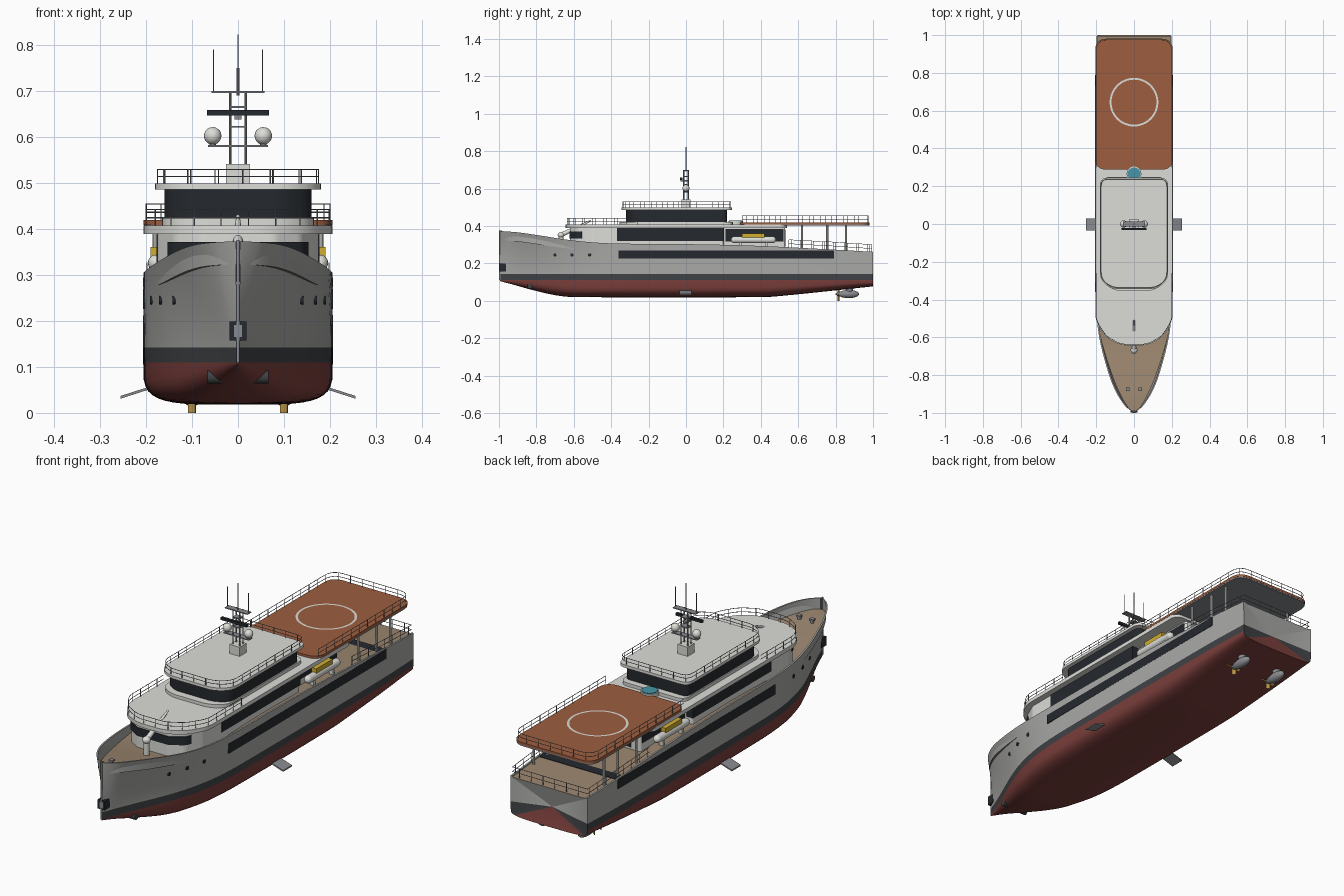
import bpy, bmesh, math
from mathutils import Vector, Matrix

if "Cube" in bpy.data.objects:
    bpy.data.objects.remove(bpy.data.objects["Cube"])

COL = dict(hull=(.40, .40, .39), white=(.72, .72, .69), dark=(.018, .022, .027), red=(.20, .05, .045),
           orange=(.34, .11, .05), tan=(.33, .24, .16), steel=(.25, .26, .28), gold=(.5, .3, .06),
           yellow=(.65, .42, .03), blue=(.06, .3, .4), charcoal=(.05, .055, .06))
MAT = {}
for k, c in COL.items():
    MAT[k] = bpy.data.materials.new(k)
    MAT[k].diffuse_color = (*c, 1)

def obj(name, bm, *mats):
    bmesh.ops.recalc_face_normals(bm, faces=bm.faces[:])
    me = bpy.data.meshes.new(name)
    bm.to_mesh(me)
    bm.free()
    for m in mats:
        me.materials.append(MAT[m])
    me.shade_smooth()
    me.set_sharp_from_angle(angle=math.radians(32))
    o = bpy.data.objects.new(name, me)
    bpy.context.collection.objects.link(o)
    return o

def box(bm, x0, x1, y0, y1, z0, z1):
    m = Matrix.Translation(((x0 + x1) / 2, (y0 + y1) / 2, (z0 + z1) / 2)) @ Matrix.Diagonal((x1 - x0, y1 - y0, z1 - z0, 1))
    bmesh.ops.create_cube(bm, size=1, matrix=m)

def tube(bm, a, b, r, n=6, r2=None):
    a, b = Vector(a), Vector(b)
    d = b - a
    m = Matrix.Translation((a + b) / 2) @ d.to_track_quat('Z', 'Y').to_matrix().to_4x4()
    bmesh.ops.create_cone(bm, cap_ends=True, segments=n, radius1=r, radius2=r if r2 is None else r2, depth=d.length, matrix=m)

def ball(bm, c, s, n=20):
    bmesh.ops.create_uvsphere(bm, u_segments=n, v_segments=n // 2, radius=1,
                              matrix=Matrix.Translation(c) @ Matrix.Diagonal((*s, 1)))

def make(name, mat, fn, *args):
    bm = bmesh.new()
    fn(bm, *args)
    return obj(name, bm, mat)

def rounded(pts, r, closed=True):
    pts, out = [Vector(p) for p in pts], []
    for i, p in enumerate(pts):
        if not closed and i in (0, len(pts) - 1):
            out.append(p)
            continue
        e = [q - p for q in (pts[i - 1], pts[(i + 1) % len(pts)])]
        a, b = [p + v.normalized() * min(r, v.length * .48) for v in e]
        out += [a * (1 - t) ** 2 + p * 2 * t * (1 - t) + b * t * t for t in (j / 6 for j in range(7))]
    return out

def mirrored(half):
    return half + [(-p[0], *p[1:]) for p in reversed(half)]

def prism(name, half, r, z0, z1, mat):
    bm = bmesh.new()
    f = bm.faces.new([bm.verts.new((p.x, p.y, z0)) for p in rounded(mirrored(half), r)])
    g = bmesh.ops.extrude_face_region(bm, geom=[f])['geom']
    bmesh.ops.translate(bm, vec=(0, 0, z1 - z0), verts=[v for v in g if isinstance(v, bmesh.types.BMVert)])
    return obj(name, bm, mat)

def railing(name, pts, h, closed=False, gap=.06):
    bm = bmesh.new()
    path = pts + pts[:1] if closed else pts
    left = 0
    for a, b in zip(path, path[1:]):
        L = (b - a).length
        if L < 1e-6:
            continue
        for k in (.5, 1):
            up = Vector((0, 0, h * k))
            tube(bm, a + up, b + up, .0014, 5)
        while left <= L:
            p = a.lerp(b, left / L)
            tube(bm, p, p + Vector((0, 0, h)), .0014, 5)
            left += gap
        left -= L
    return obj(name, bm, 'steel')

def spline(keys, y):
    # Catmull-Rom through (y, value) keys
    i = max(j for j in range(len(keys) - 1) if keys[j][0] <= y or j == 0)
    (y0, a), (y1, b) = keys[i], keys[i + 1]
    def slope(j):
        p, q = keys[max(j - 1, 0)], keys[min(j + 1, len(keys) - 1)]
        return (q[1] - p[1]) / (q[0] - p[0])
    h = y1 - y0
    t = min(1, max(0, (y - y0) / h))
    return ((2*t**3 - 3*t*t + 1) * a + (t**3 - 2*t*t + t) * h * slope(i) + (3*t*t - 2*t**3) * b + (t**3 - t*t) * h * slope(i + 1))

# Hull lines: keel, sheer, deck half-breadth, waterline half-breadth, bulwark depth
B = -.995
KEEL = [(B, .105), (-.93, .088), (-.83, .06), (-.7, .03), (-.6, .02), (.42, .02), (.55, .03), (.7, .045), (1, .077)]
SHEER = [(B, .373), (-.9, .366), (-.8, .352), (-.6, .322), (-.4, .307), (0, .303), (.4, .293), (1, .262)]
DECK = [(B, .006), (-.97, .042), (-.9, .09), (-.8, .132), (-.6, .184), (-.4, .203), (0, .205), (.75, .205), (1, .197)]
WATER = [(B, .002), (-.9, .038), (-.8, .082), (-.7, .125), (-.6, .16), (-.45, .192), (-.25, .204), (.75, .204), (1, .196)]
DEPTH = [(B, .05), (-.6, .045), (-.3, .015), (.3, .008), (1, .005)]
WL = .11

def hull_x(y, z):
    w, d, s = spline(WATER, y), spline(DECK, y), spline(SHEER, y)
    return w + (d - w) * max(0, (z - WL) / (s - WL)) ** 1.8

bm, deck = bmesh.new(), bmesh.new()
rings, drings = [], []
ys = [B + .025 * i for i in range(26)] + [-.345 + .05 * i for i in range(26)] + [.95, 1]
for y in ys:
    k, s, w = spline(KEEL, y), spline(SHEER, y), spline(WATER, y)
    n = 2 + 2.2 * min(1, max(0, (y + 1) / .5))
    P = []
    for j in range(11):
        a = math.pi / 2 * j / 10
        P.append((w * max(0, math.sin(a)) ** (2 / n), WL - (WL - k) * max(0, math.cos(a)) ** (2 / n)))
    P += [(hull_x(y, z), z) for z in [.1425] + [.1425 + (s - .1425) * t / 8 for t in range(1, 9)]]
    xi, zd = max(0, P[-1][0] - .008), s - spline(DEPTH, y)
    P += [(xi, s), (xi, zd)]
    rings.append([bm.verts.new((-x, y, z)) for x, z in reversed(P[1:])] + [bm.verts.new((x, y, z)) for x, z in P])
    drings.append([deck.verts.new((x, y, zd)) for x in (-xi, 0, xi)])
for R, M in ((rings, bm), (drings, deck)):
    for r, q in zip(R, R[1:]):
        for i in range(len(r) - 1):
            M.faces.new((r[i], r[i + 1], q[i + 1], q[i]))
# Transom: slightly dished fan
hub = bm.verts.new((0, .975, .16))
ring = rings[-1]
for i in range(len(ring)):
    bm.faces.new((ring[i], ring[(i + 1) % len(ring)], hub))
for f in bm.faces:
    z = f.calc_center_median().z
    f.material_index = 0 if z < WL else 1 if z < .1425 else 2
bmesh.ops.remove_doubles(bm, verts=bm.verts[:], dist=1e-5)
obj('hull', bm, 'red', 'charcoal', 'hull')
bmesh.ops.remove_doubles(deck, verts=deck.verts[:], dist=1e-5)
obj('deck', deck, 'tan')

# Hull windows, portholes, thruster openings, stabiliser fins
make('hull_window_strip', 'dark', box, -.2065, .2065, -.36, .79, .226, .27)
ports, thr, fins = bmesh.new(), bmesh.new(), bmesh.new()
for s in (-1, 1):
    for y in (-.7, -.61, -.515):
        x = hull_x(y, .245)
        tube(ports, (s * (x - .012), y, .245), (s * (x + .003), y, .245), .009, 16)
    tube(thr, (s * .03, -.835, .078), (s * .066, -.835, .078), .014, 16)
    c = [(s * x, y, z + t) for x, z in ((.18, .058), (.255, .034)) for y in (-.035, .03) for t in (-.003, .003)]
    bmesh.ops.convex_hull(fins, input=[fins.verts.new(p) for p in c])
obj('portholes', ports, 'dark')
obj('bow_thrusters', thr, 'charcoal')
obj('stabiliser_fins', fins, 'steel')

# Anchor pocket and bow fittings
make('anchor_pocket', 'dark', box, -.018, .018, -.999, -.962, .157, .199)
make('anchor', 'steel', box, -.009, .009, -1, -.97, .165, .191)
make('stem_bar', 'steel', box, -.003, .003, -.999, -.985, .11, .376)
bm = bmesh.new()
for s in (-.033, .033):
    tube(bm, (s, -.875, .30), (s, -.875, .327), .008, 12)
    box(bm, s - .01, s + .01, -.885, -.865, .325, .332)
obj('foredeck_bollards', bm, 'steel')
bm = bmesh.new()
tube(bm, (0, -.668, .27), (0, -.668, .352), .013, 14)
ball(bm, (0, -.668, .352), (.018, .018, .016))
tube(bm, (0, -.668, .352), (0, -.51, .428), .013, 12, .004)
obj('foredeck_crane', bm, 'white')

# Main deckhouse with glazing and overhanging upper deck
prism('main_deckhouse', [(.08, -.62), (.138, -.583), (.175, -.5), (.175, .2), (.14, .2), (.14, .53)], .012, .265, .392, 'white')
prism('main_front_windows', [(.081, -.624), (.141, -.586), (.156, -.555)], .01, .333, .371, 'dark')
make('main_side_windows', 'dark', box, -.177, .177, -.37, .202, .32, .389)
make('aft_side_windows', 'dark', box, -.142, .142, .21, .52, .318, .383)
make('aft_doors', 'dark', box, -.09, .09, .5, .532, .29, .38)
prism('upper_deck', [(.07, -.643), (.15, -.6), (.205, -.51), (.205, .54)], .04, .389, .407, 'white')

# Wheelhouse and roof
prism('wheelhouse_base', [(.10, -.355), (.165, -.31), (.165, .25)], .04, .4, .422, 'white')
prism('wheelhouse_glass', [(.10, -.32), (.16, -.28), (.16, .22)], .03, .418, .489, 'dark')
roof = [(.12, -.345), (.18, -.295), (.18, .245)]
prism('wheelhouse_roof', roof, .04, .486, .499, 'white')

# Helideck with ring marking, supports and pool
heli = [(.204, .29), (.204, .98)]
prism('helideck_plate', heli, .06, .402, .41, 'steel')
prism('helideck', [(.205, .288), (.205, .981)], .06, .408, .419, 'orange')
bm = bmesh.new()
ri = [[bm.verts.new((r * math.cos(a), .645 + r * math.sin(a), .4197)) for a in (i * math.tau / 64 for i in range(64))] for r in (.119, .129)]
for i in range(64):
    j = (i + 1) % 64
    bm.faces.new((ri[0][i], ri[1][i], ri[1][j], ri[0][j]))
obj('landing_ring', bm, 'white')
bm = bmesh.new()
for s in (-.18, .18):
    for y in (.62, .755, .855):
        tube(bm, (s, y, .25), (s, y, .405), .006, 10)
obj('helideck_posts', bm, 'white')
make('pool_rim', 'white', tube, (0, .265, .4), (0, .265, .426), .039, 32)
make('pool_water', 'blue', tube, (0, .265, .4), (0, .265, .429), .034, 32)

# Tenders in the side recesses
raft, cover = bmesh.new(), bmesh.new()
for s in (-.178, .178):
    tube(raft, (s, .26, .326), (s, .462, .326), .018, 16)
    for y in (.26, .462):
        ball(raft, (s, y, .326), (.018, .02, .018), 16)
    for y in (.29, .43):
        box(raft, s - .01, s + .01, y - .006, y + .006, .27, .315)
    box(cover, s - .012, s + .012, .3, .42, .335, .361)
obj('tenders', raft, 'white')
obj('tender_covers', cover, 'yellow')

# Railings
def path(half, z, r, closed=False):
    pts = mirrored([(x, y, z) for x, y in half])
    return rounded(pts, r, closed)
railing('roof_railing', path([(.115, -.338), (.175, -.292), (.175, .238)], .498, .04, True), .031, True)
railing('upper_deck_railing', path([(.2, -.26), (.2, -.51), (.147, -.594), (.07, -.636)], .406, .03), .036)
railing('helideck_railing', path([(.2, .3), (.2, .975)], .418, .06), .036)
stern = mirrored([(.198, .55, .284), (.198, .8, .271), (.192, .993, .258)])
railing('aft_deck_railing', [Vector(p) for p in stern], .042)

# Mast with domes, radar and aerials
make('mast_base', 'white', box, -.026, .026, -.025, .025, .497, .541)
bm = bmesh.new()
for x in (-.017, .017):
    for y in (-.012, .012):
        tube(bm, (x, y, .54), (x, y, .7), .003, 8)
    tube(bm, (x * 3.15, 0, .697), (x * 3.15, 0, .79), .0014)
for z, w in ((.58, .065), (.622, .018), (.665, .018), (.697, .058)):
    box(bm, -w, w, -.014, .014, z - .002, z + .002)
tube(bm, (0, 0, .69), (0, 0, .75), .003, 8)
tube(bm, (0, 0, .74), (0, 0, .822), .0017)
for x in (-.055, .055):
    tube(bm, (x, 0, .578), (x, 0, .59), .007, 12)
obj('mast_frame', bm, 'steel')
bm = bmesh.new()
for x in (-.055, .055):
    ball(bm, (x, 0, .602), (.019, .019, .019))
obj('satellite_domes', bm, 'white')
make('radar_bar', 'dark', box, -.067, .067, -.032, -.02, .646, .658)
make('radar_bracket', 'steel', box, -.008, .008, -.03, .012, .638, .647)

# Steerable propulsion pods
pods, props = bmesh.new(), bmesh.new()
for s in (-.1, .1):
    ball(pods, (s, .87, .036), (.022, .056, .022))
    tube(pods, (s, .875, .04), (s, .875, .085), .016, 14, .022)
    tube(pods, (s, .808, .036), (s, .84, .036), .009, 12, .017)
    for i in range(4):
        m = (Matrix.Translation((s, .815, .036)) @ Matrix.Rotation(i * math.pi / 2, 4, 'Y') @ Matrix.Translation((0, 0, .021))
             @ Matrix.Rotation(.6, 4, 'Z') @ Matrix.Diagonal((.018, .003, .030, 1)))
        bmesh.ops.create_cube(props, size=1, matrix=m)
    tube(props, (s, .8, .036), (s, .82, .036), .004, 10, .009)
obj('propulsion_pods', pods, 'steel')
obj('propellers', props, 'gold')

for m in bpy.data.materials:
    if m.users and not m.is_grease_pencil:
        m.use_nodes = True
        m.node_tree.nodes["Principled BSDF"].inputs["Base Color"].default_value = m.diffuse_color
